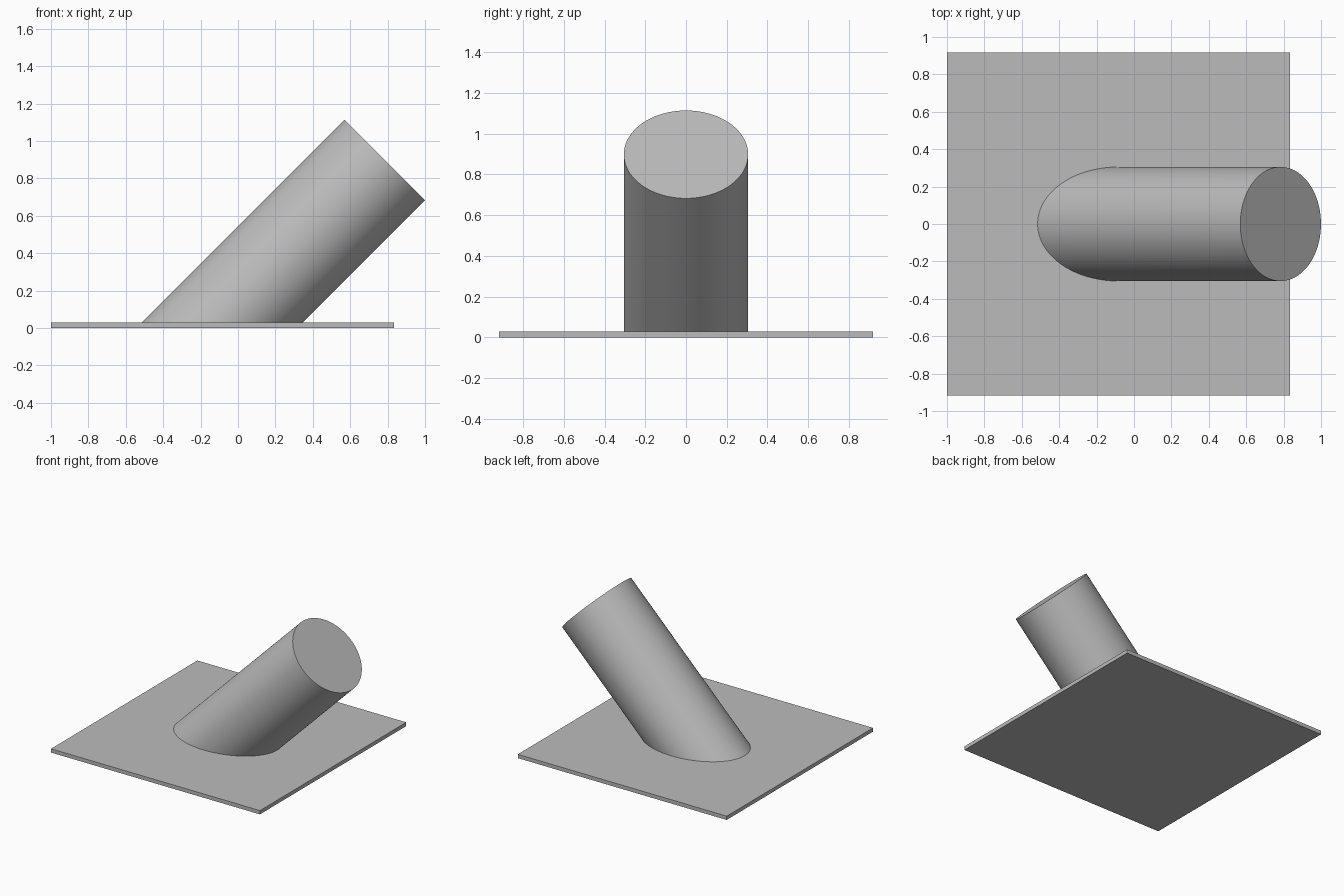
import bpy
import bmesh
from math import radians
from mathutils import Matrix, Vector

cube = bpy.data.objects.get("Cube")
if cube:
    bpy.data.objects.remove(cube, do_unlink=True)

PLATE_X = (-1.0, 0.835)
PLATE_DEPTH = 1.835
PLATE_THICK = 0.03
RADIUS = 0.305
TILT = radians(45)
TOP_CENTRE = Vector((0.784, 0, 0.898))

# Single plain grey
GREY = (0.5, 0.5, 0.5, 1)
grey = bpy.data.materials.new("plain grey")
grey.use_nodes = True
grey.diffuse_color = GREY
grey.node_tree.nodes["Principled BSDF"].inputs["Base Color"].default_value = GREY


def add_object(name, bm):
    mesh = bpy.data.meshes.new(name)
    bm.to_mesh(mesh)
    bm.free()
    mesh.materials.append(grey)
    obj = bpy.data.objects.new(name, mesh)
    bpy.context.collection.objects.link(obj)
    return obj


# Thin base plate
bm = bmesh.new()
size = Vector((PLATE_X[1] - PLATE_X[0], PLATE_DEPTH, PLATE_THICK))
centre = Vector((sum(PLATE_X) / 2, 0, PLATE_THICK / 2))
bmesh.ops.create_cube(bm, size=1, matrix=Matrix.Translation(centre) @ Matrix.Diagonal(size.to_4d()))
add_object("base_plate", bm)

# Slanted post: square-cut top, lower end cut level just inside the plate
bm = bmesh.new()
bmesh.ops.create_cone(bm, cap_ends=True, segments=96, radius1=RADIUS, radius2=RADIUS, depth=1)
lower_ring = [v for v in bm.verts if v.co.z < 0]
turn = Matrix.Rotation(TILT, 4, "Y")
axis = turn @ Vector((0, 0, 1))
bm.transform(Matrix.Translation(TOP_CENTRE - axis / 2) @ turn)
for v in lower_ring:
    v.co += axis * ((PLATE_THICK * 0.6 - v.co.z) / axis.z)
bm.normal_update()
post = add_object("slanted_post", bm)

bpy.ops.object.select_all(action="DESELECT")
post.select_set(True)
bpy.context.view_layer.objects.active = post
bpy.ops.object.shade_smooth_by_angle(angle=radians(30))
